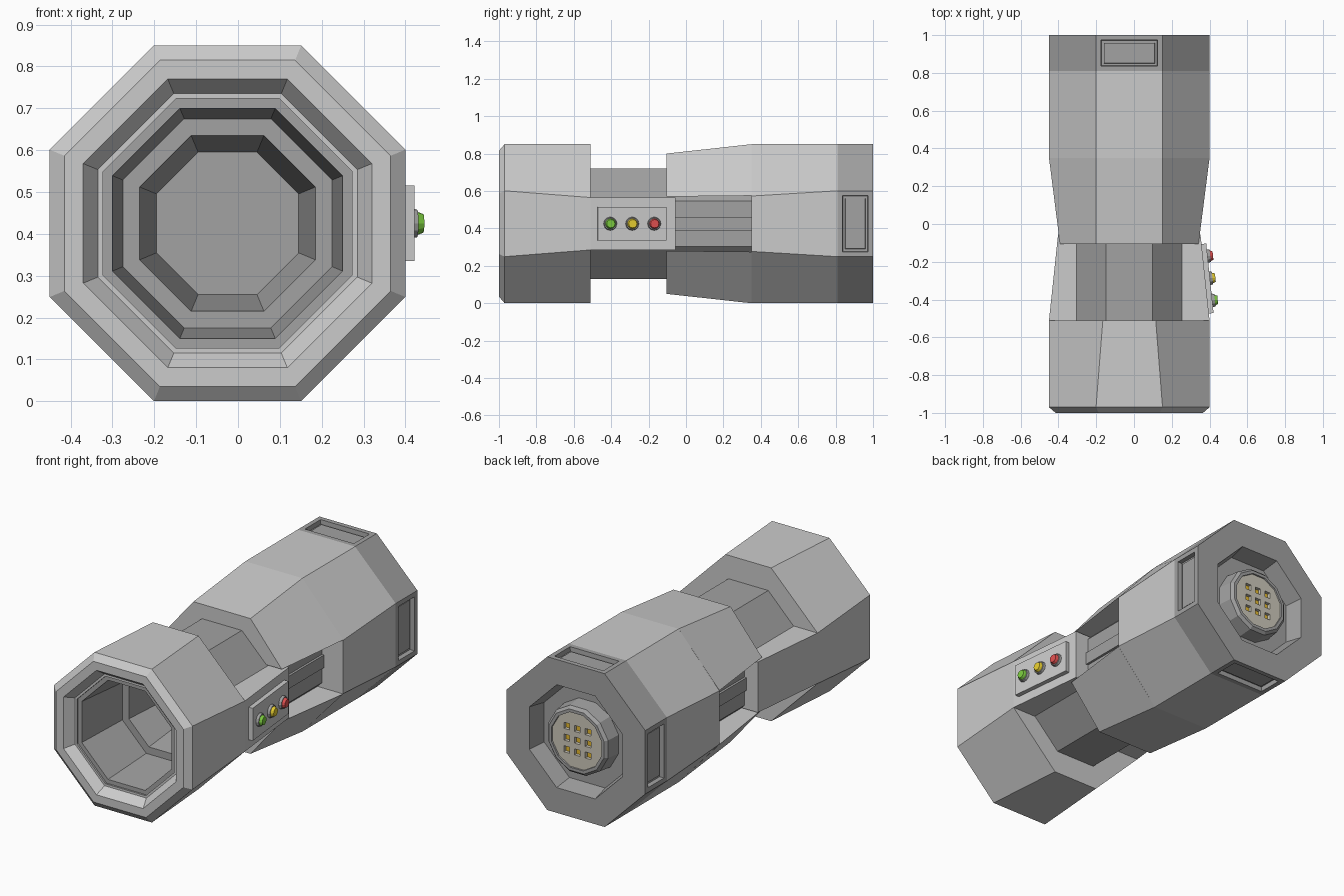
import bpy, bmesh, math
from mathutils import Matrix

if "Cube" in bpy.data.objects:
    bpy.data.objects.remove(bpy.data.objects["Cube"])

CX, CZ = -0.025, 0.425          # body axis
T = math.tan(math.pi / 8)


def mat(name, rgb):
    m = bpy.data.materials.new(name)
    m.diffuse_color = (*rgb, 1)
    m.use_nodes = True
    m.node_tree.nodes["Principled BSDF"].inputs["Base Color"].default_value = m.diffuse_color
    return m


DARK = mat("dark_grey", (0.36, 0.36, 0.36))
GREEN = mat("green", (0.2, 0.6, 0.05))
YELLOW = mat("yellow", (0.8, 0.62, 0.03))
RED = mat("red", (0.75, 0.08, 0.08))
GOLD = mat("gold", (0.8, 0.5, 0.03))
BEIGE = mat("beige", (0.62, 0.59, 0.5))


def finish(bm, name, m=None):
    bmesh.ops.recalc_face_normals(bm, faces=bm.faces)
    me = bpy.data.meshes.new(name)
    bm.to_mesh(me)
    bm.free()
    ob = bpy.data.objects.new(name, me)
    bpy.context.collection.objects.link(ob)
    if m:
        me.materials.append(m)
    return ob


def octa(a, half_top=None, ax=None, half_side=None):
    """Octagon (x, z) with separate widths for the top and side flats."""
    t = half_top or a * T
    ax = ax or a
    s = half_side or ax * T
    return [(t, a), (ax, s), (ax, -s), (t, -a), (-t, -a), (-ax, -s), (-ax, s), (-t, a)]


def circ(r, n=12):
    return [(r * math.cos((i + .5) * math.tau / n), r * math.sin((i + .5) * math.tau / n))
            for i in range(n)]


def loft(sections, start=True, end=True):
    """Skin a list of (y, points) sections along the body axis."""
    bm = bmesh.new()
    rings = [[bm.verts.new((CX + x, y, CZ + z)) for x, z in pts] for y, pts in sections]
    for a, b in zip(rings, rings[1:]):
        for i in range(len(a)):
            j = (i + 1) % len(a)
            bm.faces.new((a[i], a[j], b[j], b[i]))
    if start:
        bm.faces.new(rings[0])
    if end:
        bm.faces.new(rings[-1])
    bmesh.ops.recalc_face_normals(bm, faces=bm.faces)
    return bm


def boxes(name, items, m=None):
    """One object from several (centre, size) boxes."""
    bm = bmesh.new()
    for c, s in items:
        bmesh.ops.create_cube(bm, size=1, matrix=Matrix.Translation(c) @ Matrix.Diagonal((*s, 1)))
    return finish(bm, name, m)


# Front collar with chamfered rim and light inner lip
finish(loft([(-0.51, octa(0.29)), (-0.51, octa(0.425, 0.14, 0.425, 0.14)),
             (-0.97, octa(0.425)), (-1.0, octa(0.39)), (-1.0, octa(0.345)),
             (-0.95, octa(0.31)), (-0.95, octa(0.298))], False, False), "front_collar")

# Stepped dark bore inside the collar
finish(loft([(-0.95, octa(0.30)), (-0.94, octa(0.298)), (-0.94, octa(0.275)),
             (-0.62, octa(0.25)), (-0.62, octa(0.21)), (-0.38, octa(0.17))],
            False, True), "bore", DARK)

# Neck and its side rails
finish(loft([(-0.52, octa(0.295)), (0.37, octa(0.295))], False, False), "neck", DARK)
boxes("neck_rails", [((CX + s * 0.29, 0.15, CZ), (0.036, 0.42, 0.07)) for s in (-1, 1)], DARK)

# Side tongues reaching back from the collar
for s, side in ((-1, "left"), (1, "right")):
    finish(loft([(y, [(s * 0.28, 0.14), (s * ax, 0.14), (s * ax, -0.14), (s * 0.28, -0.14)])
                 for y, ax in ((-0.51, 0.425), (-0.055, 0.377))]), side + "_tongue")

# Rear housing, then its upper and lower shells around the side slots
finish(loft([(0.35, octa(0.425, 0.175, 0.425, 0.148)), (0.81, octa(0.425))]), "rear_housing")


def shell(a, ax, hs, s):
    half = [(ax, hs), (0.175, a)]
    inner = [(-0.265, hs), (-0.12, 0.29), (0.12, 0.29), (0.265, hs)]
    pts = half + [(-x, z) for x, z in reversed(half)] + inner
    return [(x, s * z) for x, z in pts]


for s, side in ((1, "upper"), (-1, "lower")):
    finish(loft([(-0.105, shell(0.375, 0.367, 0.145, s)),
                 (0.35, shell(0.425, 0.425, 0.15, s))]), side + "_shell")

# Rear cap with recessed socket and four recessed panels
bm = loft([(0.81, octa(0.425)), (1.0, octa(0.425)), (1.0, octa(0.285)), (0.9, octa(0.265))])
flats = [f for f in bm.faces if max(abs(f.normal.x), abs(f.normal.z)) > 0.99
         and max(abs(f.calc_center_median().x - CX), abs(f.calc_center_median().z - CZ)) > 0.42]
bmesh.ops.inset_individual(bm, faces=flats, thickness=0.037)
bmesh.ops.inset_individual(bm, faces=flats, thickness=0.003, depth=-0.025)
bmesh.ops.inset_individual(bm, faces=flats, thickness=0.018)
bmesh.ops.inset_individual(bm, faces=flats, thickness=0.002, depth=0.008)
finish(bm, "rear_cap", DARK)

# Connector boss with pin holes
finish(loft([(0.89, circ(0.2)), (0.98, circ(0.19)), (0.995, circ(0.175)),
             (0.995, circ(0.158)), (0.975, circ(0.155))], True, False), "connector_ring", DARK)
plate = finish(loft([(0.92, circ(0.158)), (0.987, circ(0.158))]), "connector_plate", BEIGE)
grid = [(CX + i * 0.065, CZ + j * 0.065) for i in (-1, 0, 1) for j in (-1, 0, 1)]
cutter = boxes("pin_cutter", [((x, 0.98, z), (0.034, 0.06, 0.034)) for x, z in grid])
cutter.hide_render = True
mod = plate.modifiers.new("holes", "BOOLEAN")
mod.operation, mod.solver, mod.object = "DIFFERENCE", "EXACT", cutter
bpy.context.view_layer.objects.active = plate
bpy.ops.object.modifier_apply(modifier="holes")
bpy.data.objects.remove(cutter)
boxes("pin_contacts", [((x, 0.956, z), (0.034, 0.025, 0.034)) for x, z in grid], GOLD)

# Control plate and buttons, laid on the sloping right tongue
tilt = math.atan2(0.048, 0.455)
base = Matrix.Translation((CX + 0.402, -0.29, CZ)) @ Matrix.Rotation(tilt, 4, "Z")
bpy_plate = boxes("control_plate", [((0.01, 0, 0), (0.03, 0.37, 0.18))])
bpy_plate.matrix_world = base


def button(name, y, x, depth, r1, r2, m):
    bm = bmesh.new()
    bmesh.ops.create_cone(bm, cap_ends=True, segments=12, radius1=r1, radius2=r2, depth=depth,
                          matrix=Matrix.Translation((x, y, 0)) @ Matrix.Rotation(math.pi / 2, 4, "Y"))
    finish(bm, name, m).matrix_world = base


for name, y, m in (("green", -0.118, GREEN), ("yellow", 0, YELLOW), ("red", 0.118, RED)):
    button(name + "_button_collar", y, 0.03, 0.018, 0.037, 0.033, DARK)
    button(name + "_button", y, 0.043, 0.022, 0.031, 0.022, m)
